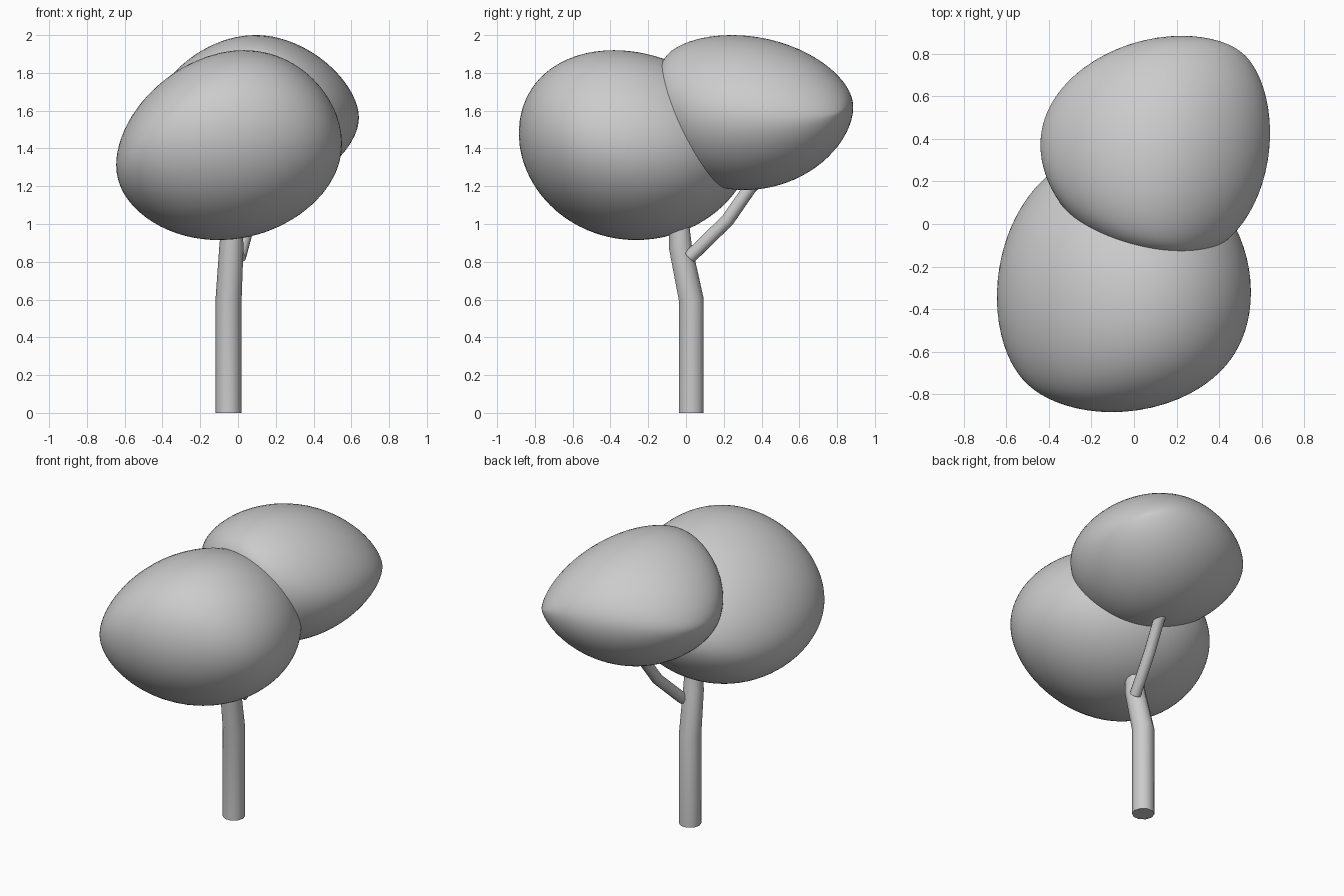
import bpy, bmesh
from math import sqrt
from mathutils import Vector

if "Cube" in bpy.data.objects:
    bpy.data.objects.remove(bpy.data.objects["Cube"])


def tube(name, path, sides_res=3):
    """Round limb swept along (x, y, z, radius) points."""
    cu = bpy.data.curves.new(name, 'CURVE')
    cu.dimensions = '3D'
    cu.bevel_depth = 1.0
    cu.bevel_resolution = sides_res
    cu.use_fill_caps = True
    sp = cu.splines.new('POLY')
    sp.points.add(len(path) - 1)
    for pt, (x, y, z, r) in zip(sp.points, path):
        pt.co = (x, y, z, 1)
        pt.radius = r
    ob = bpy.data.objects.new(name, cu)
    bpy.context.collection.objects.link(ob)
    finish(ob, True)


def finish(ob, convert=False):
    bpy.ops.object.select_all(action='DESELECT')
    ob.select_set(True)
    bpy.context.view_layer.objects.active = ob
    if convert:
        bpy.ops.object.convert(target='MESH')
    bpy.ops.object.shade_smooth_by_angle(angle=0.7)


def foliage(name, low, high, diagonals):
    """Smooth lopsided ball. low/high: bounding extents. diagonals: for each
    axis pair, reach from the centre along (+,+), (-,-), (+,-), (-,+)."""
    centre = (Vector(low) + Vector(high)) / 2
    r = (Vector(high) - Vector(low)) / 2
    terms = []
    for (i, j), (pp, mm, pm, mp) in diagonals.items():
        e1, e2 = ((pp + mm) / 2) ** 2, ((pm + mp) / 2) ** 2
        o1, o2 = (pp - mm) / 2, (pm - mp) / 2
        skew = (e1 - e2) / 4
        square = e1 + e2 - 2 * (r[i] ** 2 + r[j] ** 2)
        terms.append((i, j, skew, square, o1 - o2, o1 + o2))

    def reach(n):
        nn = n.dot(n)
        q = sum((r[a] * n[a]) ** 2 for a in range(3))
        odd = 0.0
        for i, j, skew, square, bij, bji in terms:
            a, b = n[i], n[j]
            q += 2 * skew * a * b + square * a * a * b * b / nn
            odd += (bij * a * a * b + bji * b * b * a) / nn
        return sqrt(max(q, 1e-6)) + odd

    bm = bmesh.new()
    bmesh.ops.create_icosphere(bm, subdivisions=5, radius=1)
    d = 0.01
    axes = [Vector((d, 0, 0)), Vector((0, d, 0)), Vector((0, 0, d))]
    for v in bm.verts:
        n = v.co.normalized()
        v.co = centre + Vector([(reach(n + a) - reach(n - a)) / (2 * d) for a in axes])
    me = bpy.data.meshes.new(name)
    bm.to_mesh(me)
    bm.free()
    ob = bpy.data.objects.new(name, me)
    bpy.context.collection.objects.link(ob)
    finish(ob)
    me.shade_smooth()


# Trunk with a bend, and the side branch
tube("trunk", [(-.05, .028, 0, .069), (-.05, .028, .6, .069),
               (-.035, -.03, .88, .064), (-.031, -.04, 1.06, .052)])
tube("branch", [(.008, .02, .825, .036), (.06, .22, 1.02, .036),
                (.085, .345, 1.2, .036), (.10, .48, 1.29, .032)])

# Two overlapping crowns of leaves
foliage("front_crown", (-.645, -.885, .915), (.55, .34, 1.92), {
    (0, 1): (.83, .935, .875, .86),
    (0, 2): (.795, .83, .755, .695),
    (1, 2): (.73, .765, .79, .855)})
foliage("back_crown", (-.44, -.165, 1.18), (.64, .885, 2.0), {
    (0, 1): (.855, .72, .775, .72),
    (0, 2): (.635, .625, .675, .65),
    (1, 2): (.64, .67, .628, .765)})
